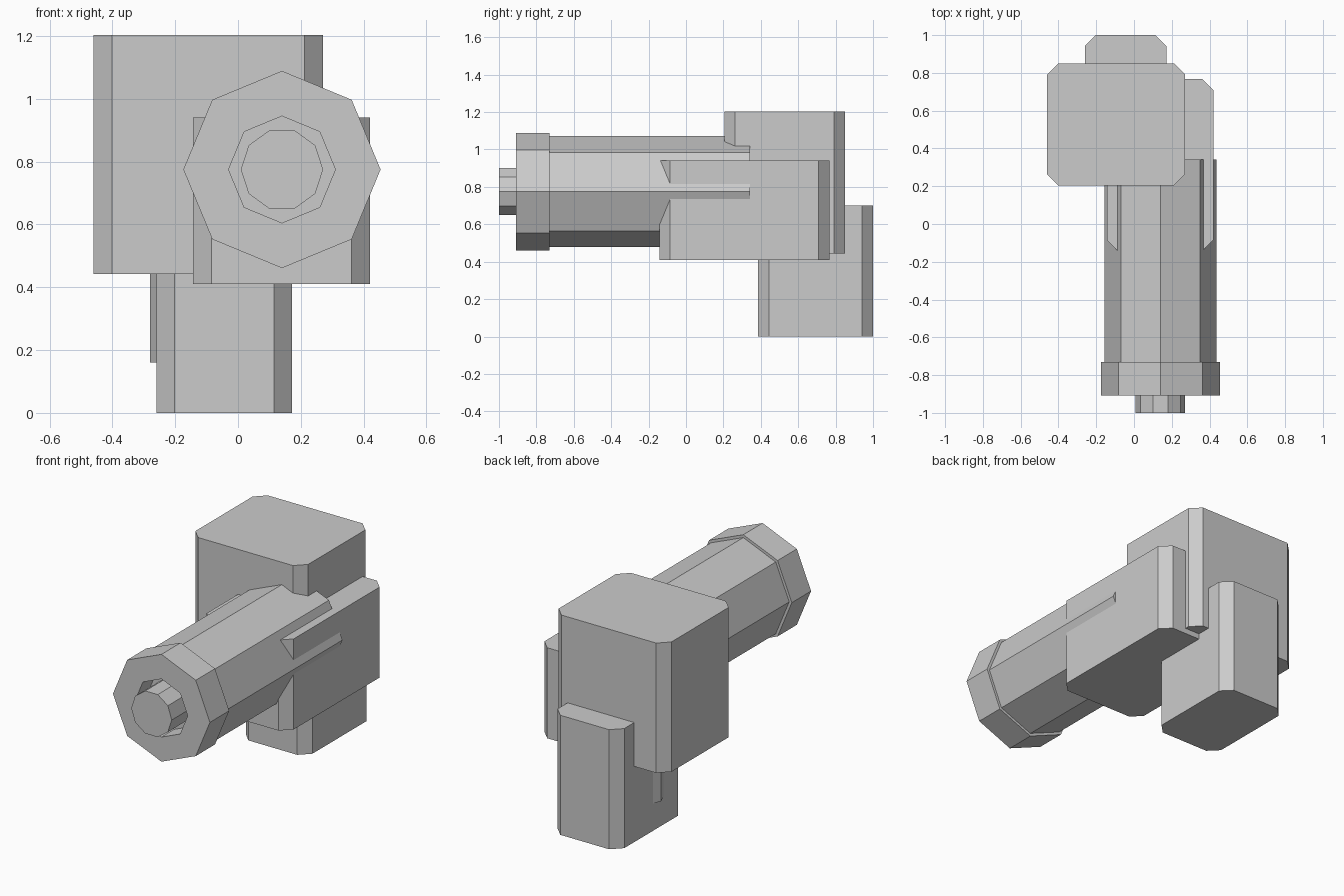
import bpy, bmesh, math

if "Cube" in bpy.data.objects:
    bpy.data.objects.remove(bpy.data.objects["Cube"])

grey = bpy.data.materials.new("plain grey")
grey.diffuse_color = (0.6, 0.6, 0.6, 1)
grey.use_nodes = True
grey.node_tree.nodes["Principled BSDF"].inputs["Base Color"].default_value = grey.diffuse_color


def finish(name, bm):
    bmesh.ops.recalc_face_normals(bm, faces=bm.faces)
    mesh = bpy.data.meshes.new(name)
    bm.to_mesh(mesh)
    bm.free()
    mesh.materials.append(grey)
    obj = bpy.data.objects.new(name, mesh)
    bpy.context.collection.objects.link(obj)
    return obj


def chamfered_block(name, x0, x1, y0, y1, z0, z1, c=0.058):
    """Upright block with its four vertical edges cut off."""
    outline = [(x0 + c, y0), (x1 - c, y0), (x1, y0 + c), (x1, y1 - c),
               (x1 - c, y1), (x0 + c, y1), (x0, y1 - c), (x0, y0 + c)]
    bm = bmesh.new()
    low = [bm.verts.new((x, y, z0)) for x, y in outline]
    high = [bm.verts.new((x, y, z1)) for x, y in outline]
    bm.faces.new(low)
    bm.faces.new(high)
    for i in range(8):
        j = (i + 1) % 8
        bm.faces.new((low[i], low[j], high[j], high[i]))
    return finish(name, bm)


def turned(name, sides, profile, place):
    """Faceted turned part; profile is (radius, distance along axis)."""
    bm = bmesh.new()
    rings = []
    for r, d in profile:
        angles = [2 * math.pi * i / sides for i in range(sides)]
        rings.append([bm.verts.new(place(r * math.cos(a), r * math.sin(a), d))
                      for a in angles])
    bm.faces.new(rings[0])
    bm.faces.new(rings[-1])
    for a, b in zip(rings, rings[1:]):
        for i in range(sides):
            j = (i + 1) % sides
            bm.faces.new((a[i], a[j], b[j], b[i]))
    return finish(name, bm)


def along_y(u, v, d):
    return (0.14 + u, d, 0.775 + v)


def along_z(u, v, d):
    return (-0.075 + u, 0.63 + v, d)


# Blocks
chamfered_block("upper_housing", -0.46, 0.27, 0.205, 0.85, 0.443, 1.203)
chamfered_block("lower_block", -0.26, 0.172, 0.385, 1.0, 0.0, 0.70)
chamfered_block("barrel_cradle", -0.143, 0.42, -0.143, 0.767, 0.41, 0.94)

# Upright post, mostly buried in the blocks
turned("post", 8, [(0.205, 0.16), (0.205, 0.80)], along_z)

# Barrel, recessed end ring and centre tip
turned("barrel", 8, [(0.297, -0.75), (0.297, 0.342)], along_y)
turned("end_ring", 8, [(0.17, -0.79), (0.17, -0.908),
                       (0.314, -0.908), (0.314, -0.73)], along_y)
turned("centre_tip", 10, [(0.131, -1.0), (0.131, -0.77)], along_y)
